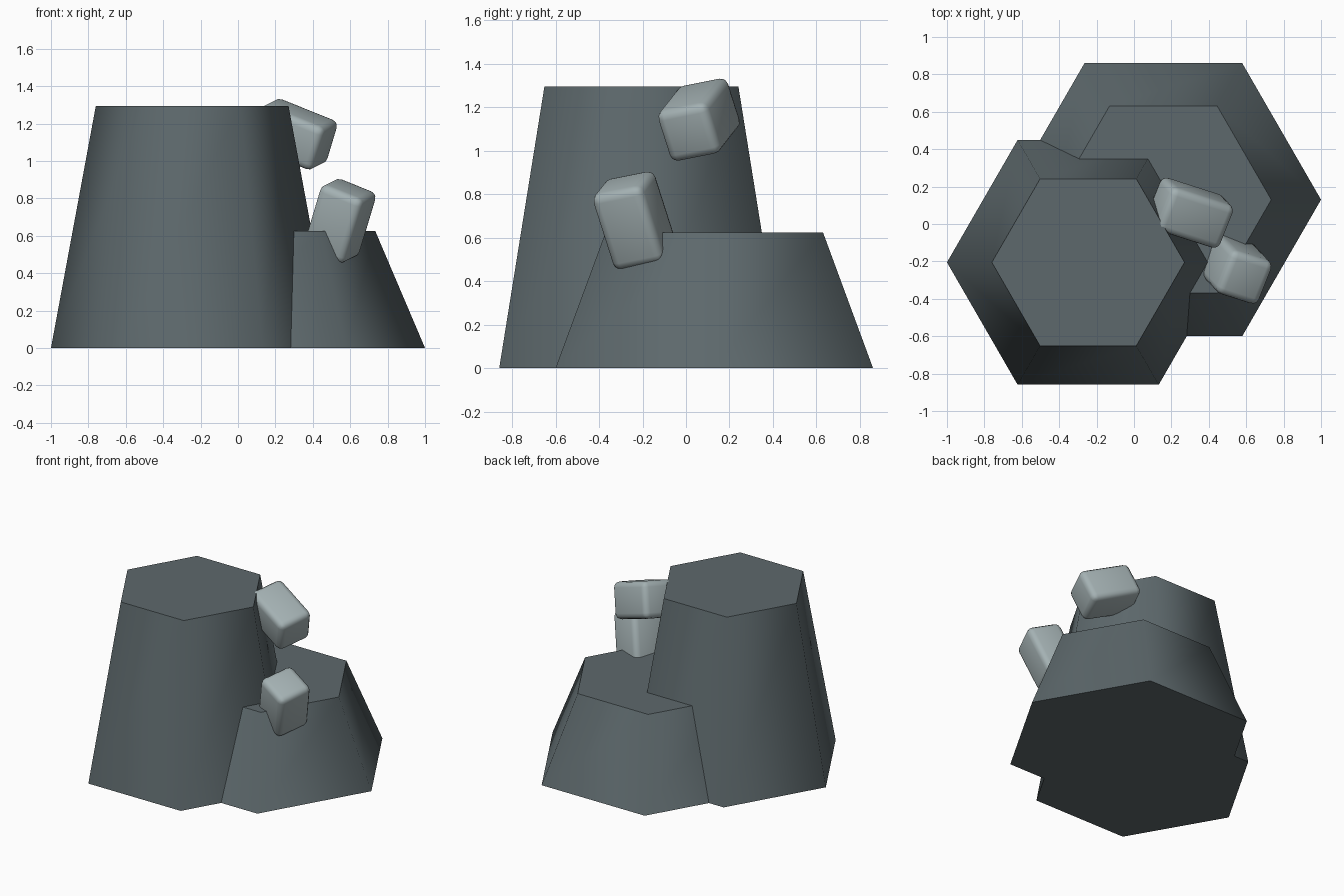
import bpy, bmesh, math
from mathutils import Vector, Matrix

if "Cube" in bpy.data.objects:
    bpy.data.objects.remove(bpy.data.objects["Cube"])


def material(name, rgb):
    m = bpy.data.materials.new(name)
    m.diffuse_color = (*rgb, 1)
    m.use_nodes = True
    m.node_tree.nodes["Principled BSDF"].inputs["Base Color"].default_value = m.diffuse_color
    return m


def add_object(name, bm, mat, angle):
    bmesh.ops.recalc_face_normals(bm, faces=bm.faces)
    mesh = bpy.data.meshes.new(name)
    bm.to_mesh(mesh)
    bm.free()
    ob = bpy.data.objects.new(name, mesh)
    bpy.context.collection.objects.link(ob)
    mesh.materials.append(mat)
    bpy.ops.object.select_all(action='DESELECT')
    ob.select_set(True)
    bpy.context.view_layer.objects.active = ob
    bpy.ops.object.shade_smooth_by_angle(angle=math.radians(angle))
    return ob


def hex_column(name, x, y, r_base, r_top, height, mat):
    bm = bmesh.new()
    rings = []
    for r, z in ((r_base, 0), (r_top, height)):
        rings.append([bm.verts.new((x + r * math.cos(i * math.pi / 3),
                                    y + r * math.sin(i * math.pi / 3), z))
                      for i in range(6)])
    low, top = rings
    bm.faces.new(low[::-1])
    bm.faces.new(top)
    for i in range(6):
        j = (i + 1) % 6
        bm.faces.new((low[i], low[j], top[j], top[i]))
    return add_object(name, bm, mat, 65)


def crystal(name, centre, size, mat):
    bm = bmesh.new()
    bmesh.ops.create_cube(bm, size=1, matrix=Matrix.Diagonal((*size, 1)))
    bmesh.ops.bevel(bm, geom=bm.edges[:], offset=0.04, segments=3,
                    profile=0.5, affect='EDGES')
    ob = add_object(name, bm, mat, 40)
    ob.matrix_world = Matrix.Translation(centre) @ tilt
    return ob


# Shared tilt of both blocks, given by two of its axes
up = Vector((0.275, -0.293, 0.916)).normalized()
depth = Vector((0.365, 0.912, 0.182))
depth = (depth - up * depth.dot(up)).normalized()
side = depth.cross(up)
tilt = Matrix((side, depth, up)).transposed().to_4x4()

rock = material("dark_rock", (0.11, 0.14, 0.15))
ore = material("pale_ore", (0.37, 0.44, 0.45))

# Tapered hexagonal rock columns
hex_column("tall_rock", -0.245, -0.205, 0.755, 0.515, 1.295, rock)
hex_column("low_rock", 0.157, 0.13, 0.843, 0.577, 0.625, rock)

# Rounded ore blocks stuck into the rock
crystal("upper_ore_block", (0.30, 0.06, 1.143), (0.38, 0.254, 0.254), ore)
crystal("lower_ore_block", (0.545, -0.238, 0.68), (0.254, 0.254, 0.38), ore)
